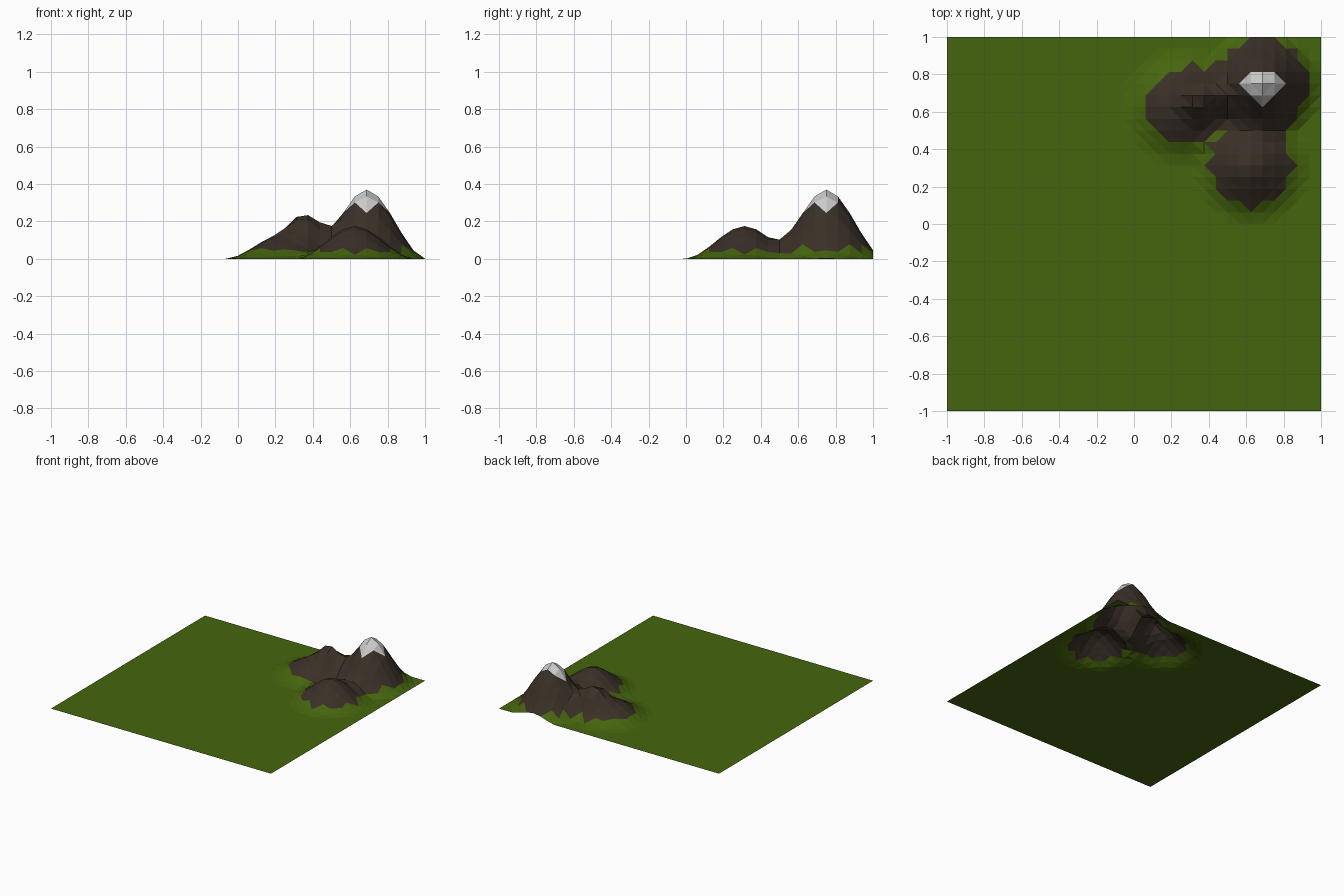
import bpy, bmesh, math

if "Cube" in bpy.data.objects:
    bpy.data.objects.remove(bpy.data.objects["Cube"])

N = 32
STEP = 2 / N
# centre x, centre y, height, radius
HILLS = [
    (0.6875, 0.75, 0.37, 0.32),
    (0.625, 0.3125, 0.175, 0.32),
    (0.25, 0.625, 0.135, 0.32),
    (0.375, 0.6875, 0.153, 0.19),
]


def height(x, y):
    z = 0
    for cx, cy, h, r in HILLS:
        t = max(0, 1 - math.hypot(x - cx, y - cy) / r)
        z += h * t * t * (3 - 2 * t)
    return z


def material(name, color):
    m = bpy.data.materials.new(name)
    m.diffuse_color = (*color, 1)
    m.use_nodes = True
    m.node_tree.nodes["Principled BSDF"].inputs["Base Color"].default_value = m.diffuse_color
    return m


# Ground grid, raised into smooth hills
bm = bmesh.new()
rows = []
for j in range(N + 1):
    row = []
    for i in range(N + 1):
        x, y = -1 + i * STEP, -1 + j * STEP
        row.append(bm.verts.new((x, y, height(x, y))))
    rows.append(row)

# Triangles whose diagonals follow the contours
for j in range(N):
    for i in range(N):
        a, b = rows[j][i], rows[j][i + 1]
        d, c = rows[j + 1][i], rows[j + 1][i + 1]
        if abs(a.co.z - c.co.z) < abs(b.co.z - d.co.z):
            tris = ((a, b, c), (a, c, d))
        else:
            tris = ((a, b, d), (b, c, d))
        for t in tris:
            f = bm.faces.new(t)
            # Grass below, rock on the slopes, snow on the summit
            p = f.calc_center_median()
            if p.z > 0.27 and p.y < 0.8125:
                f.material_index = 2
            elif p.z > 0.045:
                f.material_index = 1

mesh = bpy.data.meshes.new("mountain_terrain")
bm.to_mesh(mesh)
bm.free()
for name, color in (("grass", (0.06, 0.13, 0.004)),
                    ("rock", (0.042, 0.029, 0.02)),
                    ("snow", (0.8, 0.8, 0.8))):
    mesh.materials.append(material(name, color))
terrain = bpy.data.objects.new("mountain_terrain", mesh)
bpy.context.collection.objects.link(terrain)
